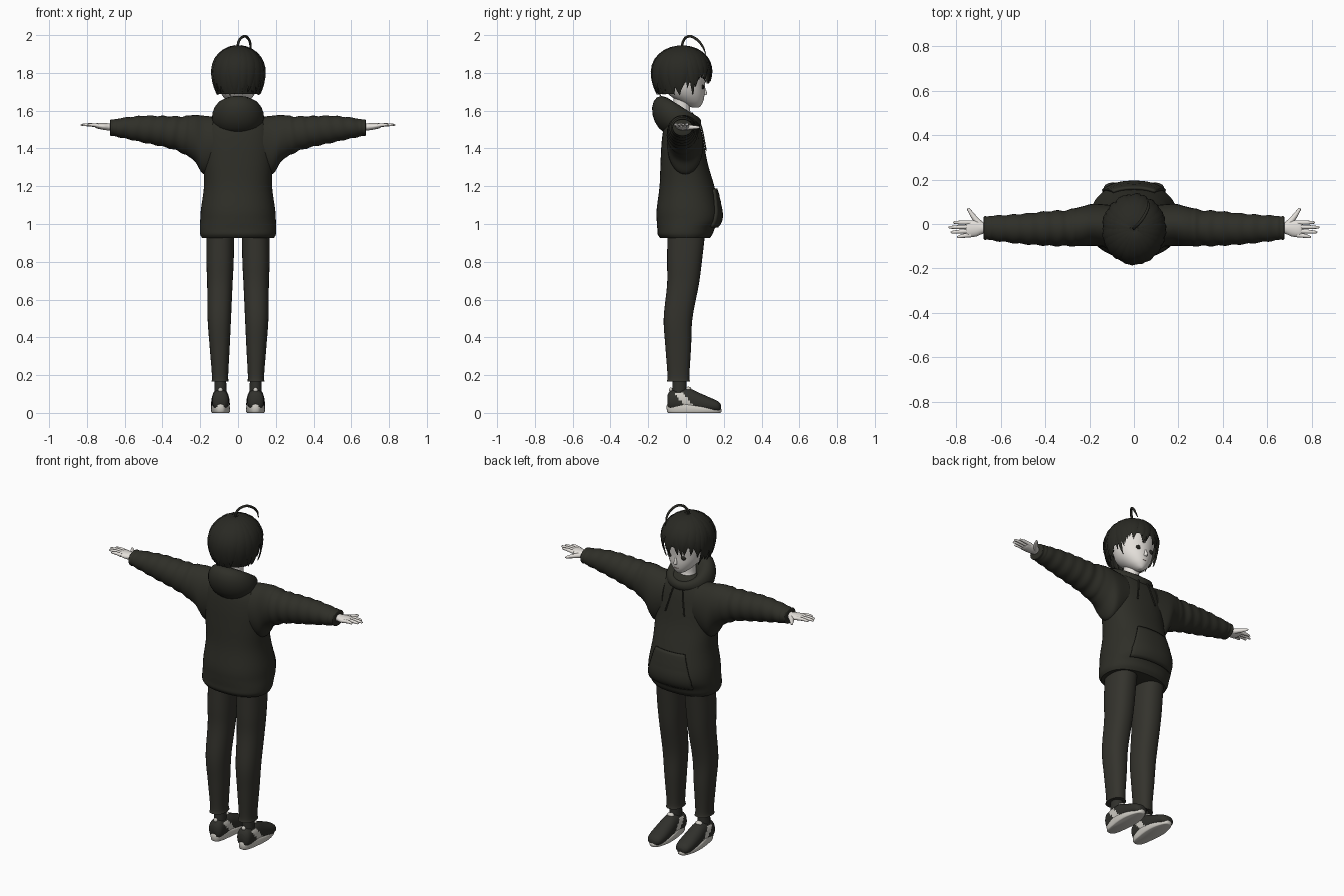
import bpy, bmesh, math, random
from mathutils import Vector

random.seed(4)
if "Cube" in bpy.data.objects:
    bpy.data.objects.remove(bpy.data.objects["Cube"])


def material(name, rgb):
    m = bpy.data.materials.new(name)
    m.use_nodes = True
    m.diffuse_color = (*rgb, 1)
    node = next(n for n in m.node_tree.nodes if n.type == "BSDF_PRINCIPLED")
    node.inputs["Base Color"].default_value = (*rgb, 1)
    node.inputs["Roughness"].default_value = 0.8
    return m


HAIR = material("hair black", (0.022, 0.022, 0.017))
CLOTH = material("hoodie charcoal", (0.028, 0.028, 0.021))
PANTS = material("trouser charcoal", (0.034, 0.033, 0.026))
SHOE = material("shoe dark", (0.03, 0.03, 0.025))
SKIN = material("pale skin", (0.78, 0.75, 0.71))
LIGHT = material("sole off white", (0.62, 0.6, 0.55))
LIP = material("lip", (0.4, 0.27, 0.24))


def mesh_object(name, verts, faces, mats, rule=None, angle=50):
    me = bpy.data.meshes.new(name)
    me.from_pydata([tuple(v) for v in verts], [], faces)
    bm = bmesh.new()
    bm.from_mesh(me)
    bmesh.ops.recalc_face_normals(bm, faces=bm.faces)
    bm.to_mesh(me)
    bm.free()
    for m in mats:
        me.materials.append(m)
    for p in me.polygons:
        p.use_smooth = True
        if rule:
            p.material_index = rule(p.center)
    me.set_sharp_from_angle(angle=math.radians(angle))
    ob = bpy.data.objects.new(name, me)
    bpy.context.collection.objects.link(ob)
    return ob


def spline(keys, steps):
    """Smooth sections passing through the key sections."""
    out = []
    for i in range(len(keys) - 1):
        a, b, c, d = (keys[min(max(j, 0), len(keys) - 1)] for j in range(i - 1, i + 3))
        for s in range(steps):
            t = s / steps
            out.append([q + 0.5 * t * (r - p + t * (2 * p - 5 * q + 4 * r - e + t * (3 * (q - r) + e - p)))
                        for p, q, r, e in zip(a, b, c, d)])
    return out + [list(keys[-1])]


def ring_faces(rows, n, caps=True):
    faces = [(r * n + i, r * n + (i + 1) % n, (r + 1) * n + (i + 1) % n, (r + 1) * n + i)
             for r in range(rows - 1) for i in range(n)]
    if caps:
        faces += [tuple(range(n)), tuple(range((rows - 1) * n, rows * n))]
    return faces


def loft(name, keys, axis, mats, side=1, n=28, steps=5, power=2.0, shape=None, rule=None, edit=None):
    """Sections (position, centre, centre, radius, radius) along an axis."""
    rows, verts = spline(keys, steps), []
    for t, c1, c2, r1, r2 in rows:
        for i in range(n):
            a = math.tau * i / n
            k = shape(t, a) if shape else 1
            ca, sa = math.cos(a), math.sin(a)
            p = c1 + k * r1 * math.copysign(abs(ca) ** (2 / power), ca)
            q = c2 + k * r2 * math.copysign(abs(sa) ** (2 / power), sa)
            v = Vector({"x": (t, p, q), "y": (p, t, q), "z": (p, q, t)}[axis])
            if edit:
                v = edit(v)
            v.x *= side
            verts.append(v)
    return mesh_object(name, verts, ring_faces(len(rows), n), mats, rule)


def tube(name, points, radii, mat):
    cu = bpy.data.curves.new(name, "CURVE")
    cu.dimensions, cu.bevel_depth, cu.bevel_resolution = "3D", 1, 3
    cu.use_fill_caps, cu.resolution_u = True, 6
    sp = cu.splines.new("BEZIER")
    sp.bezier_points.add(len(points) - 1)
    for bp, p, r in zip(sp.bezier_points, points, radii):
        bp.co, bp.radius = p, r
        bp.handle_left_type = bp.handle_right_type = "AUTO"
    tmp = bpy.data.objects.new(name + " path", cu)
    bpy.context.collection.objects.link(tmp)
    dg = bpy.context.evaluated_depsgraph_get()
    dg.update()
    me = bpy.data.meshes.new_from_object(tmp.evaluated_get(dg))
    bpy.data.objects.remove(tmp)
    me.materials.clear()
    me.materials.append(mat)
    for p in me.polygons:
        p.use_smooth = True
        p.material_index = 0
    ob = bpy.data.objects.new(name, me)
    bpy.context.collection.objects.link(ob)
    return ob


def ball(name, loc, size, mat):
    x, y, z = loc
    a, b, c = size
    keys = [(z + c * math.sin(t), x, y, a * math.cos(t), b * math.cos(t))
            for t in (math.radians(d) for d in range(-88, 89, 22))]
    return loft(name, keys, "z", [mat], n=16, steps=1)


# Hoodie body
body = [(0.925, 0, -0.005, 0.19, 0.13), (0.945, 0, -0.005, 0.2, 0.145), (0.975, 0, 0.0, 0.202, 0.152),
        (1.02, 0, 0.012, 0.2, 0.167), (1.08, 0, 0.012, 0.196, 0.167), (1.2, 0, 0.005, 0.18, 0.145),
        (1.32, 0, -0.01, 0.183, 0.125), (1.42, 0, -0.017, 0.185, 0.113), (1.5, 0, -0.02, 0.17, 0.1),
        (1.56, 0, -0.022, 0.125, 0.08), (1.59, 0, -0.025, 0.08, 0.06)]
BODY_POWER = 2.3
loft("hoodie_body", body, "z", [CLOTH], n=48, power=BODY_POWER)
dense = spline(body, 12)


def front(x, z):
    row = min(dense, key=lambda r: abs(r[0] - z))
    f = max(0, 1 - abs(x / row[3]) ** BODY_POWER)
    return row[2] + row[4] * f ** (1 / BODY_POWER)


# Front pouch pocket, narrower at the top
verts, rows, cols = [], 12, 16
for r in range(rows + 1):
    z = 0.985 + 0.2 * r / rows
    w = 0.14 - 0.06 * max(0, r / rows - 0.25)
    for c in range(cols + 1):
        x = w * (2 * c / cols - 1)
        verts.append((x, front(x, z) + 0.007, z))
faces = [(r * (cols + 1) + c, r * (cols + 1) + c + 1, (r + 1) * (cols + 1) + c + 1, (r + 1) * (cols + 1) + c)
         for r in range(rows) for c in range(cols)]
pouch = mesh_object("front_pouch", verts, faces, [CLOTH])
mod = pouch.modifiers.new("thickness", "SOLIDIFY")
mod.thickness, mod.offset = 0.012, 0

# Hood lying on the shoulders: a ring that swells to the back
verts, rings, n = [], 36, 16
for r in range(rings):
    a = math.tau * r / rings
    b = (1 - math.sin(a)) / 2
    for i in range(n):
        t = math.tau * i / n
        rad = (0.02 + 0.047 * b) * math.cos(t) + 0.02 * b * math.sin(t) * abs(math.sin(a))
        verts.append(((0.092 + rad) * math.cos(a), -0.025 + (0.085 + rad) * math.sin(a),
                      1.54 + 0.038 * b + (0.026 + 0.074 * b) * math.sin(t)))
faces = [(r * n + i, r * n + (i + 1) % n, (r + 1) % rings * n + (i + 1) % n, (r + 1) % rings * n + i)
         for r in range(rings) for i in range(n)]
mesh_object("hood", verts, faces, [CLOTH])

# Sleeves, hands, legs and shoes, mirrored
sleeve = [(0.1, -0.01, 1.43, 0.095, 0.135), (0.18, -0.004, 1.418, 0.095, 0.155), (0.23, -0.01, 1.455, 0.09, 0.122),
          (0.3, -0.018, 1.474, 0.081, 0.096), (0.38, -0.02, 1.488, 0.078, 0.083), (0.5, -0.022, 1.502, 0.068, 0.071),
          (0.6, -0.02, 1.508, 0.059, 0.055), (0.645, -0.018, 1.51, 0.055, 0.047), (0.66, -0.018, 1.51, 0.052, 0.043),
          (0.674, -0.018, 1.51, 0.053, 0.044), (0.678, -0.018, 1.51, 0.04, 0.034)]
palm = [(0.64, -0.018, 1.512, 0.024, 0.02), (0.68, -0.018, 1.514, 0.026, 0.019), (0.71, -0.02, 1.516, 0.036, 0.018),
        (0.745, -0.022, 1.52, 0.037, 0.014), (0.757, -0.022, 1.521, 0.03, 0.009)]
leg = [(0.96, 0.093, 0.002, 0.073, 0.1), (0.8, 0.095, -0.008, 0.072, 0.092), (0.68, 0.096, -0.016, 0.067, 0.084),
       (0.5, 0.099, -0.042, 0.062, 0.076), (0.35, 0.097, -0.041, 0.053, 0.068), (0.2, 0.095, -0.04, 0.043, 0.058),
       (0.165, 0.095, -0.04, 0.046, 0.062)]
upper = [(-0.098, 0.093, 0.06, 0.025, 0.035), (-0.08, 0.093, 0.065, 0.041, 0.053), (-0.03, 0.093, 0.066, 0.045, 0.062),
         (0.02, 0.093, 0.066, 0.046, 0.062), (0.07, 0.093, 0.055, 0.049, 0.051), (0.13, 0.093, 0.042, 0.049, 0.038),
         (0.17, 0.093, 0.034, 0.04, 0.027), (0.185, 0.093, 0.03, 0.02, 0.014)]
sole = [(0, 0.093, 0.043, 0.045, 0.137), (0.008, 0.093, 0.043, 0.05, 0.144), (0.04, 0.093, 0.043, 0.051, 0.145),
        (0.048, 0.093, 0.043, 0.046, 0.138)]


def wrinkle(x, a):
    return 1 + (0.035 * math.sin(95 * x + 1.5 * math.sin(a)) if 0.27 < x < 0.645 else 0)


def sole_taper(v):
    narrow = 0.86 + 0.14 * math.sin(max(0, min(1, (v.y + 0.02) / 0.18)) * math.pi)
    return Vector((0.093 + (v.x - 0.093) * narrow, v.y, v.z * (1 - 0.5 * max(0, min(1, (v.y + 0.02) / 0.16)))))


def shoe_stripe(c):
    band = -0.015 < c.y + (c.z - 0.05) * 0.9 < 0.03
    return int(band and c.z < 0.105 and abs(abs(c.x) - 0.093) > 0.024)


for s, label in ((1, "left"), (-1, "right")):
    loft(label + "_sleeve", sleeve, "x", [CLOTH], s, steps=8, shape=wrinkle)
    loft(label + "_palm", palm, "x", [SKIN], s, n=16)
    for i, (y, tip) in enumerate(((0.006, 0.815), (-0.013, 0.835), (-0.032, 0.825), (-0.05, 0.797))):
        yt = y * 1.15
        tube(f"{label}_finger_{i + 1}", [(s * 0.735, y, 1.52), (s * (tip + 0.745) / 2, (y + yt) / 2, 1.525),
             (s * (tip - 0.006), yt, 1.524), (s * tip, yt, 1.523)], (0.0105, 0.009, 0.006, 0.002), SKIN)
    tube(label + "_thumb", [(s * 0.69, -0.005, 1.512), (s * 0.72, 0.03, 1.512), (s * 0.745, 0.066, 1.512),
         (s * 0.749, 0.072, 1.512)], (0.016, 0.012, 0.007, 0.002), SKIN)
    loft(label + "_trouser_leg", leg, "z", [PANTS], s, power=2.3)
    loft(label + "_sock", [(0.08, 0.093, -0.035, 0.034, 0.04), (0.2, 0.093, -0.035, 0.029, 0.035)], "z", [SHOE], s)
    loft(label + "_shoe_upper", upper, "y", [SHOE, LIGHT], s, steps=6, power=2.2, rule=shoe_stripe)
    loft(label + "_shoe_sole", sole, "z", [LIGHT], s, power=2.7, n=40, steps=2, edit=sole_taper)
    ball(label + "_shoe_tongue", (s * 0.093, 0.012, 0.127), (0.022, 0.016, 0.012), LIGHT)
    ball(label + "_heel_tab", (s * 0.093, -0.08, 0.122), (0.013, 0.01, 0.012), LIGHT)
    cord = [(s * (0.03 + 0.008 * k), front(0.035, 1.53 - 0.035 * k) + 0.006, 1.53 - 0.035 * k) for k in range(5)]
    tube(label + "_drawstring", cord, (0.004,) * 5, CLOTH)
    ball(label + "_eye", (s * 0.043, 0.089, 1.726), (0.018, 0.007, 0.012), HAIR)

# Head and neck
head = [(1.617, 0, 0.05, 0.012, 0.018), (1.627, 0, 0.043, 0.03, 0.036), (1.65, 0, 0.025, 0.058, 0.066),
        (1.685, 0, 0.004, 0.086, 0.094), (1.73, 0, -0.008, 0.105, 0.108), (1.8, 0, -0.012, 0.115, 0.118),
        (1.87, 0, -0.015, 0.098, 0.1), (1.91, 0, -0.015, 0.05, 0.05)]
loft("head", head, "z", [SKIN], n=32)
loft("neck", [(1.53, 0, -0.005, 0.07, 0.07), (1.57, 0, -0.015, 0.052, 0.056), (1.6, 0, -0.022, 0.042, 0.044),
              (1.68, 0, -0.02, 0.044, 0.046)], "z", [SKIN])
loft("nose", [(1.682, 0, 0.096, 0.008, 0.008), (1.69, 0, 0.098, 0.01, 0.014), (1.725, 0, 0.094, 0.005, 0.006)],
     "z", [SKIN], n=12)
ball("mouth", (0, 0.091, 1.658), (0.015, 0.004, 0.002), LIP)


# Hair: a cap and overlapping pointed locks
def hair_point(phi, theta, scale=1.0):
    k = math.sin(theta) if theta < math.pi / 2 else 1 - 0.25 * math.cos(theta) ** 2
    return Vector((0.138 * scale * k * math.cos(phi), -0.022 + 0.156 * scale * k * math.sin(phi),
                   1.8 + 0.143 * scale * math.cos(theta)))


n, rows, verts = 36, 14, []
for r in range(rows):
    for i in range(n):
        phi = math.tau * i / n
        s = math.sin(phi)
        limit = 1.6 if s > 0.35 else 1.95 if s > -0.2 else 2.5
        verts.append(hair_point(phi, 0.05 + (limit - 0.05) * r / (rows - 1), 0.97))
faces = ring_faces(rows, n, caps=False) + [tuple(range(n))]
mesh_object("hair_cap", verts, faces, [HAIR])


def lock(name, phi, end, width, scale, sway):
    verts, rows = [], 11
    for r in range(rows):
        u = r / (rows - 1)
        p = hair_point(phi + sway * u * u, 0.12 + (end - 0.12) * u, scale)
        w = width * min(1, 0.25 + 2 * u) * max(0.02, 1 - u ** 4)
        out = Vector((math.cos(phi), math.sin(phi), 0.4 * (1 - u))).normalized()
        side = Vector((-math.sin(phi), math.cos(phi), 0)) * w
        verts += [p + side, p + out * w * 0.3, p - side, p - out * 0.006]
    mesh_object(name, verts, ring_faces(rows, 4), [HAIR], angle=35)


for layer, (count, scale) in enumerate(((26, 0.985), (22, 1.015))):
    for i in range(count):
        phi = math.tau * (i + 0.5 * layer) / count
        s = math.sin(phi)
        end = 1.88 if s > 0.45 else 2.25 if s > -0.1 else 2.5
        end += random.uniform(-0.12, 0.12) - 0.1 * layer
        lock(f"hair_lock_{layer}_{i + 1}", phi, end, random.uniform(0.022, 0.03), scale, random.uniform(-0.16, 0.16))

# Long side locks and the looping strand on the crown
for s in (0, 1):
    phi = 0.25 if s == 0 else math.pi - 0.25
    lock("side_lock_" + ("left", "right")[s], phi, 2.5, 0.018, 1.03, 0.2 - 0.4 * s)
tube("crown_strand", [(0, -0.02, 1.92), (0.003, -0.016, 1.965), (0.03, 0.012, 1.993), (0.054, 0.05, 1.982),
     (0.066, 0.085, 1.945), (0.062, 0.105, 1.9)], (0.006, 0.007, 0.007, 0.007, 0.006, 0.002), HAIR)
